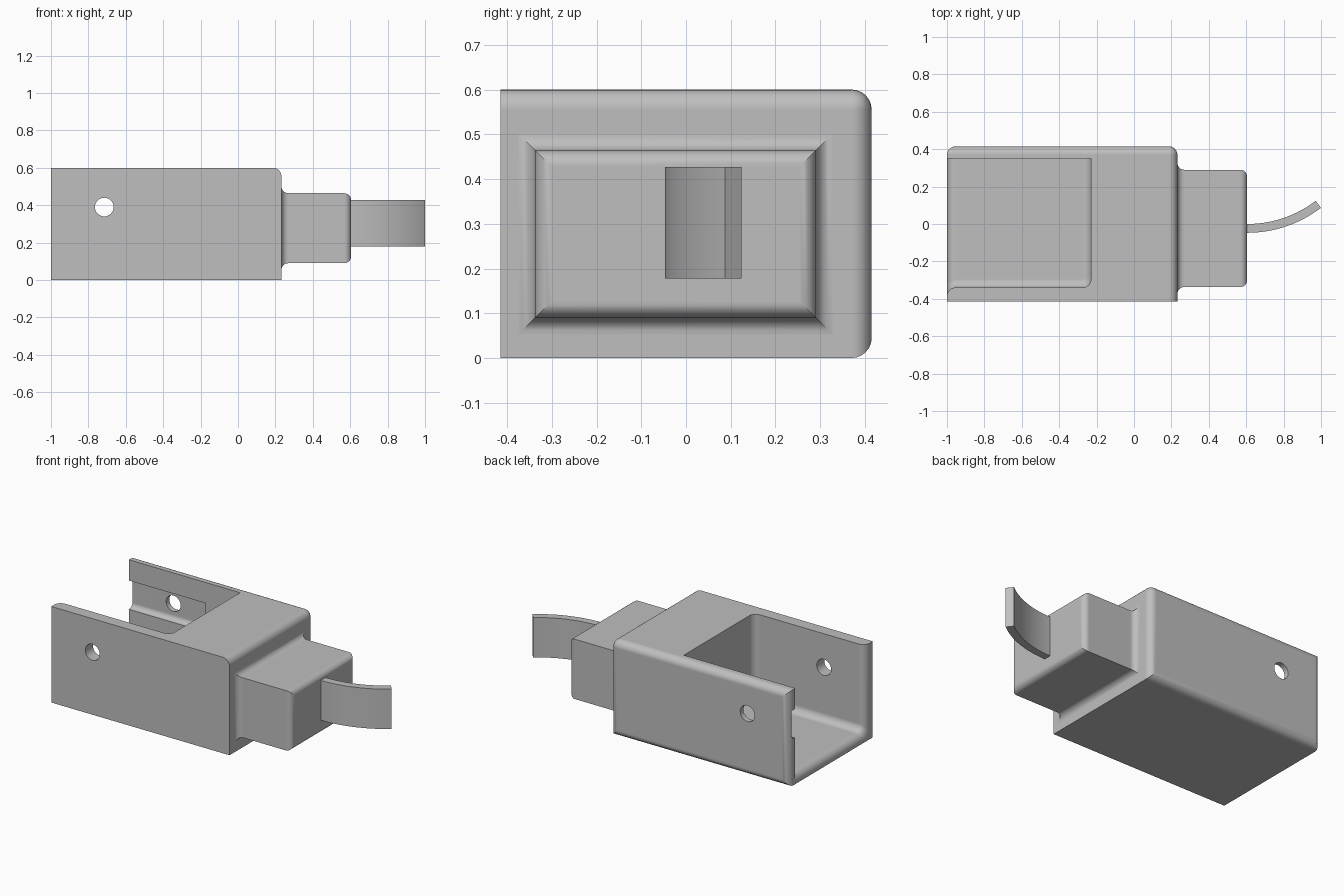
import bpy, bmesh, math

if "Cube" in bpy.data.objects:
    bpy.data.objects.remove(bpy.data.objects["Cube"])

grey = bpy.data.materials.new("mid grey")
grey.diffuse_color = (0.52, 0.52, 0.52, 1)
grey.use_nodes = True
grey.node_tree.nodes["Principled BSDF"].inputs["Base Color"].default_value = grey.diffuse_color


def finish(name, bm):
    bmesh.ops.recalc_face_normals(bm, faces=bm.faces)
    me = bpy.data.meshes.new(name)
    bm.to_mesh(me)
    bm.free()
    ob = bpy.data.objects.new(name, me)
    bpy.context.collection.objects.link(ob)
    me.materials.append(grey)
    return ob


def loft(name, rings):
    """Skin a list of equal-length closed rings and cap both ends."""
    bm = bmesh.new()
    vs = [[bm.verts.new(p) for p in r] for r in rings]
    n = len(vs[0])
    for a, b in zip(vs, vs[1:]):
        for i in range(n):
            j = (i + 1) % n
            bm.faces.new((a[i], a[j], b[j], b[i]))
    bm.faces.new(vs[0])
    bm.faces.new(vs[-1])
    return finish(name, bm)


def box(name, lo, hi, radius=0, rounded=lambda mid: False):
    """Box whose edges chosen by their midpoint are rounded."""
    bm = bmesh.new()
    bmesh.ops.create_cube(bm, size=1)
    for v in bm.verts:
        v.co = [(l + h) / 2 + c * (h - l) for l, h, c in zip(lo, hi, v.co)]
    edges = [e for e in bm.edges if rounded((e.verts[0].co + e.verts[1].co) / 2)]
    if edges:
        bmesh.ops.bevel(bm, geom=edges, offset=radius, segments=6, profile=0.5, affect='EDGES')
    return finish(name, bm)


def cut(ob, cutter):
    mod = ob.modifiers.new("cut", 'BOOLEAN')
    mod.operation, mod.solver, mod.object = 'DIFFERENCE', 'EXACT', cutter
    bpy.context.view_layer.objects.active = ob
    bpy.ops.object.modifier_apply(modifier=mod.name)
    bpy.data.objects.remove(cutter)


def smooth(ob):
    bpy.ops.object.select_all(action='DESELECT')
    ob.select_set(True)
    bpy.context.view_layer.objects.active = ob
    bpy.ops.object.shade_smooth_by_angle(angle=math.radians(30))
    mod = ob.modifiers.new("even shading", 'WEIGHTED_NORMAL')
    mod.keep_sharp = True


quarter = [math.pi / 2 * i / 6 for i in range(7)]

# Housing: rounded around the rear face and along the top shoulder
housing = box("housing", (-1, -0.415, 0), (0.232, 0.415, 0.6), 0.045,
              lambda m: m.y > 0.4 or (m.x > 0.2 and m.z > 0.55))

# Open tray pocket: flared mouth, rounded inner corners
R, Y0, Z0, X1 = 0.045, -0.34, 0.06, -0.23
stations = [(-1.1, R)]
stations += [(-1 + R * (1 - math.cos(a)), R * (1 - math.sin(a))) for a in quarter]
stations += [(X1 - R + R * math.sin(a), -R * (1 - math.cos(a))) for a in quarter]
rings = []
for x, grow in stations:
    y, z = Y0 - grow, Z0 - grow
    corner = [(x, y + R - R * math.sin(a), z + R - R * math.cos(a)) for a in quarter]
    rings.append([(x, 0.35, 0.7), (x, 0.35, z)] + corner + [(x, y, 0.7)])
cut(housing, loft("pocket_cutter", rings))

# Slot inside the rear wall
cut(housing, box("slot_cutter", (-1.1, 0.3, 0.29), (-0.47, 0.383, 0.47), 0.03,
                 lambda m: m.y > 0.37 and m.z < 0.3))

# Pin hole through both walls
ring = [(0.05 * math.cos(t), 0.05 * math.sin(t))
        for t in (2 * math.pi * i / 32 for i in range(32))]
cut(housing, loft("hole_cutter", [[(-0.715 + c, y, 0.39 + s) for c, s in ring]
                                  for y in (-0.6, 0.6)]))
smooth(housing)

# Stepped nose: concave root fillet, rounded end
r = 0.037
profile = [(0.2, r)]
profile += [(0.232 + r * (1 - math.cos(a)), r * (1 - math.sin(a))) for a in quarter]
profile += [(0.605 - r + r * math.sin(a), -r * (1 - math.cos(a))) for a in quarter]
nose = loft("nose_block", [[(x, -0.337 - o, 0.09 - o), (x, 0.29 + o, 0.09 - o),
                            (x, 0.29 + o, 0.464 + o), (x, -0.337 - o, 0.464 + o)]
                           for x, o in profile])
smooth(nose)

# Curved blade sweeping backwards
rings = [[(0.59, -0.047, 0.178), (0.59, 0, 0.178), (0.59, 0, 0.427), (0.59, -0.047, 0.427)]]
for i in range(17):
    t = math.radians(37.4) * i / 16
    o, n = [(0.605 + q * math.sin(t), 0.603 - q * math.cos(t)) for q in (0.65, 0.603)]
    rings.append([(*o, 0.178), (*n, 0.178), (*n, 0.427), (*o, 0.427)])
smooth(loft("curved_blade", rings))
